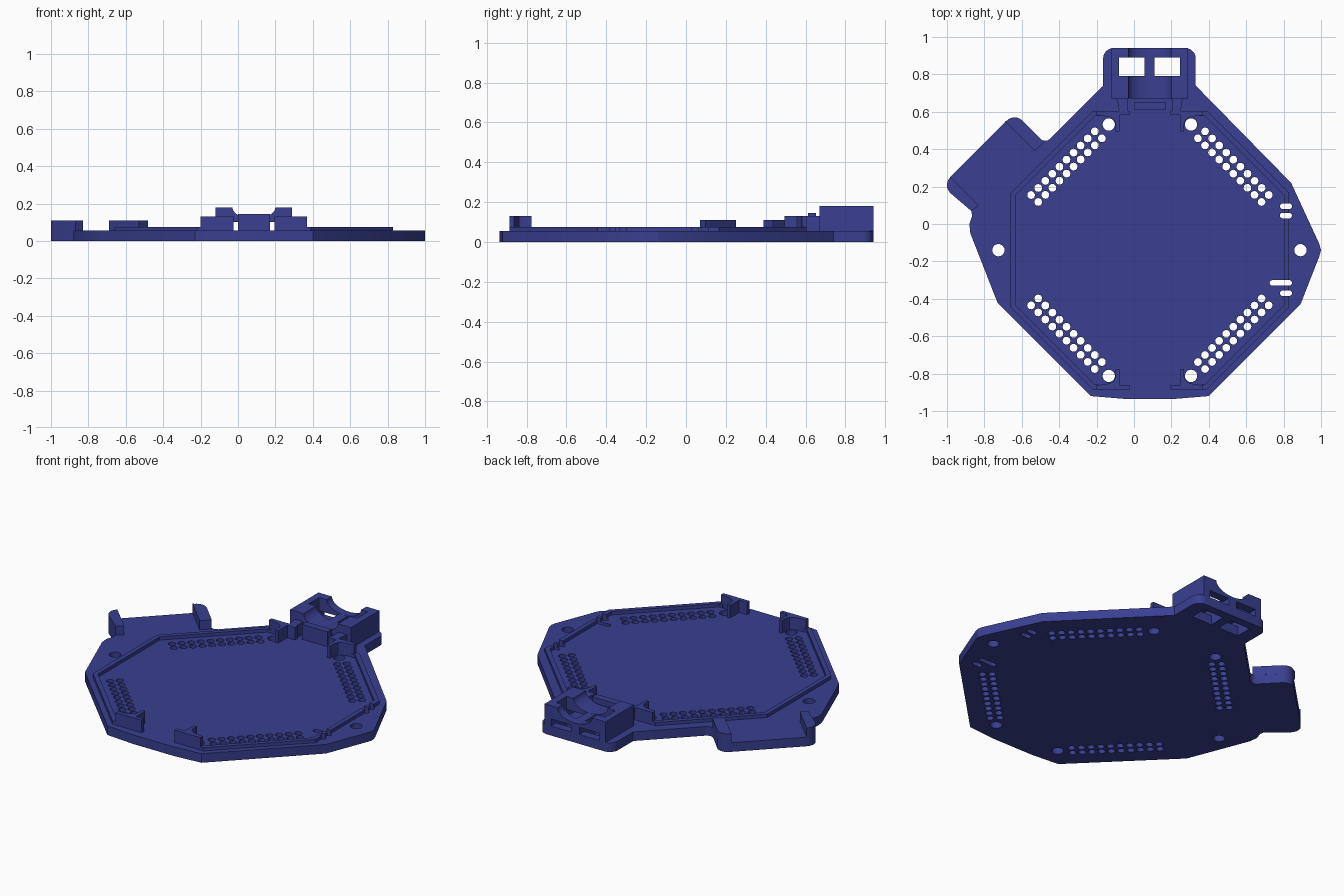
import bpy, math
from mathutils import Matrix

if "Cube" in bpy.data.objects:
    bpy.data.objects.remove(bpy.data.objects["Cube"])

CX, CY = 0.085, -0.14          # centre of the octagonal tray
BASE, RIM = 0.055, 0.075

blue = bpy.data.materials.new("navy_blue")
blue.diffuse_color = (0.04, 0.05, 0.28, 1)
blue.use_nodes = True
blue.node_tree.nodes["Principled BSDF"].inputs["Base Color"].default_value = blue.diffuse_color


def prism(name, loops, lo, hi, along_y=False):
    """Extrude outline loops (inner loops become holes) from lo to hi."""
    cu = bpy.data.curves.new(name, 'CURVE')
    cu.dimensions = '2D'
    cu.fill_mode = 'BOTH'
    cu.extrude = (hi - lo) / 2
    for loop in loops:
        sp = cu.splines.new('POLY')
        sp.points.add(len(loop) - 1)
        for p, (a, b) in zip(sp.points, loop):
            p.co = (a, b, 0, 1)
        sp.use_cyclic_u = True
    ob = bpy.data.objects.new(name, cu)
    bpy.context.collection.objects.link(ob)
    bpy.ops.object.select_all(action='DESELECT')
    bpy.context.view_layer.objects.active = ob
    ob.select_set(True)
    bpy.ops.object.convert(target='MESH')
    ob = bpy.context.view_layer.objects.active
    mid = (lo + hi) / 2
    if along_y:                # profile drawn in x, z
        ob.data.transform(Matrix.Translation((0, mid, 0)) @ Matrix.Rotation(math.pi / 2, 4, 'X'))
    else:
        ob.data.transform(Matrix.Translation((0, 0, mid)))
    ob.data.materials.clear()
    ob.data.materials.append(blue)
    bpy.ops.object.mode_set(mode='EDIT')
    bpy.ops.mesh.select_all(action='SELECT')
    bpy.ops.mesh.remove_doubles(threshold=0.0002)
    bpy.ops.mesh.normals_make_consistent(inside=False)
    bpy.ops.object.mode_set(mode='OBJECT')
    bpy.ops.object.shade_smooth_by_angle(angle=math.radians(31))
    return ob


def arc(x, y, r, a0, a1, n=6):
    return [(x + r * math.cos(math.radians(a0 + (a1 - a0) * i / n)),
             y + r * math.sin(math.radians(a0 + (a1 - a0) * i / n))) for i in range(n + 1)]


def circle(x, y, r, n):
    return arc(x, y, r, 0, 360, n)[:-1]


def rect(x0, x1, y0, y1):
    return [(x0, y0), (x1, y0), (x1, y1), (x0, y1)]


def slot(x0, x1, y0, y1):
    r = (y1 - y0) / 2
    return arc(x1 - r, y0 + r, r, -90, 90) + arc(x0 + r, y0 + r, r, 90, 270)


def place(pts, sx, sy):
    """Offsets from the tray centre, mirrored into one quadrant."""
    return [(CX + sx * u, CY + sy * v) for u, v in pts]


QUADS = [(sx, sy) for sx in (-1, 1) for sy in (-1, 1)]

# Base plate outline with the rear tongue and the angled side tab
outline = [(-0.23, -0.92), (-0.05, -0.935), (0.22, -0.935), (0.40, -0.92), (0.89, -0.43)]
outline += [(0.99, -0.175), (1.0, -0.14), (0.99, -0.105), (0.84, 0.22), (0.33, 0.74)]
outline += arc(0.275, 0.885, 0.055, 0, 90) + arc(-0.11, 0.885, 0.055, 90, 180)
outline += [(-0.165, 0.74), (-0.445, 0.46)] + arc(-0.475, 0.485, 0.04, -45, -135, 4)
outline += arc(-0.638, 0.51, 0.06, 45, 135) + arc(-0.94, 0.208, 0.06, 135, 225)
outline += [(-0.87, 0.07), (-0.865, 0.045), (-0.88, 0.0), (-0.875, -0.05), (-0.73, -0.42)]

# Through holes: pin rows, screw holes, side slots, strap slots
holes = [circle(-0.725, -0.14, 0.033, 20), circle(0.89, -0.14, 0.033, 20)]
for sx, sy in QUADS:
    holes.append(circle(*place([(0.22, 0.672)], sx, sy)[0], 0.033, 20))
    for i in range(10):
        d = 0.0378 * i
        for u, v in ((0.635, 0.295), (0.597, 0.258)):
            holes.append(circle(*place([(u - d, v + d)], sx, sy)[0], 0.021, 12))
for x0, y0 in ((0.78, 0.08), (0.78, 0.03), (0.725, -0.33), (0.78, -0.385)):
    holes.append(slot(x0, 0.845, y0, y0 + 0.03))
straps = [(-0.08, 0.055), (0.11, 0.245)]
for x0, x1 in straps:
    holes.append(rect(x0, x1, 0.79, 0.89))
prism("base_plate", [outline] + holes, 0, BASE)

# Raised rim, broken at the front, rear and side slots
for sx, sy in QUADS:
    end = 0 if sx < 0 else (0.25 if sy > 0 else 0.245)
    rim = [(0.27, 0.745), (0.305, 0.745), (0.745, 0.305), (0.745, end),
           (0.718, end), (0.718, 0.294), (0.294, 0.718), (0.27, 0.718)]
    prism("rim", [place(rim, sx, sy)], BASE, RIM)
for y0, y1 in ((-0.355, -0.33), (-0.30, 0.03), (0.06, 0.08)):
    prism("rim_side", [rect(CX + 0.718, CX + 0.745, y0, y1)], BASE, RIM)

# Corner posts wrapped around the screw holes
post = [(0.11, 0.745), (0.285, 0.745), (0.285, 0.722), (0.25, 0.718), (0.215, 0.712),
        (0.192, 0.698), (0.183, 0.675), (0.183, 0.635), (0.163, 0.635), (0.163, 0.722), (0.11, 0.722)]
for sx, sy in QUADS:
    prism("corner_post", [place(post, sx, sy)], BASE, 0.13)

# End walls of the side tab
prism("tab_wall_left", [arc(-0.94, 0.208, 0.06, 135, 225) + [(-0.87, 0.07), (-0.83, 0.098)]], BASE, 0.11)
prism("tab_wall_right", [[(-0.53, 0.39), (-0.482, 0.437)] + arc(-0.638, 0.51, 0.06, 45, 135)
                         + [(-0.69, 0.55)]], BASE, 0.11)

# Cable clamp: saddle profile with two strap tunnels
X0, X1, TOP = -0.12, 0.288, 0.18
dip = [(CX + 0.115 * math.cos(math.radians(a)), TOP + 0.062 * math.sin(math.radians(a)))
       for a in range(0, -181, -12)]
saddle = [(X0, BASE), (X1, BASE), (X1, TOP)] + dip + [(X0, TOP)]
tunnels = [rect(a, b, BASE + 0.002, 0.1) for a, b in straps]
prism("clamp_saddle", [saddle] + tunnels, 0.67, 0.79, True)
prism("clamp_back_wall", [saddle] + tunnels, 0.89, 0.94, True)
prism("clamp_side_left", [rect(X0, -0.08, BASE, TOP)], 0.79, 0.89, True)
prism("clamp_side_right", [rect(0.245, X1, BASE, TOP)], 0.79, 0.89, True)
prism("clamp_divider", [rect(0.055, 0.11, BASE, 0.118)], 0.79, 0.89, True)

# Stop block and short arms in front of the clamp
prism("cable_stop", [rect(0.0, 0.17, 0.612, 0.652)], BASE, 0.145)
for s in (-1, 1):
    arm = [(CX + s * u, v) for u, v in ((0.165, 0.605), (0.118, 0.605), (0.118, 0.67), (0.175, 0.67))]
    prism("clamp_arm", [arm], BASE, 0.13)
